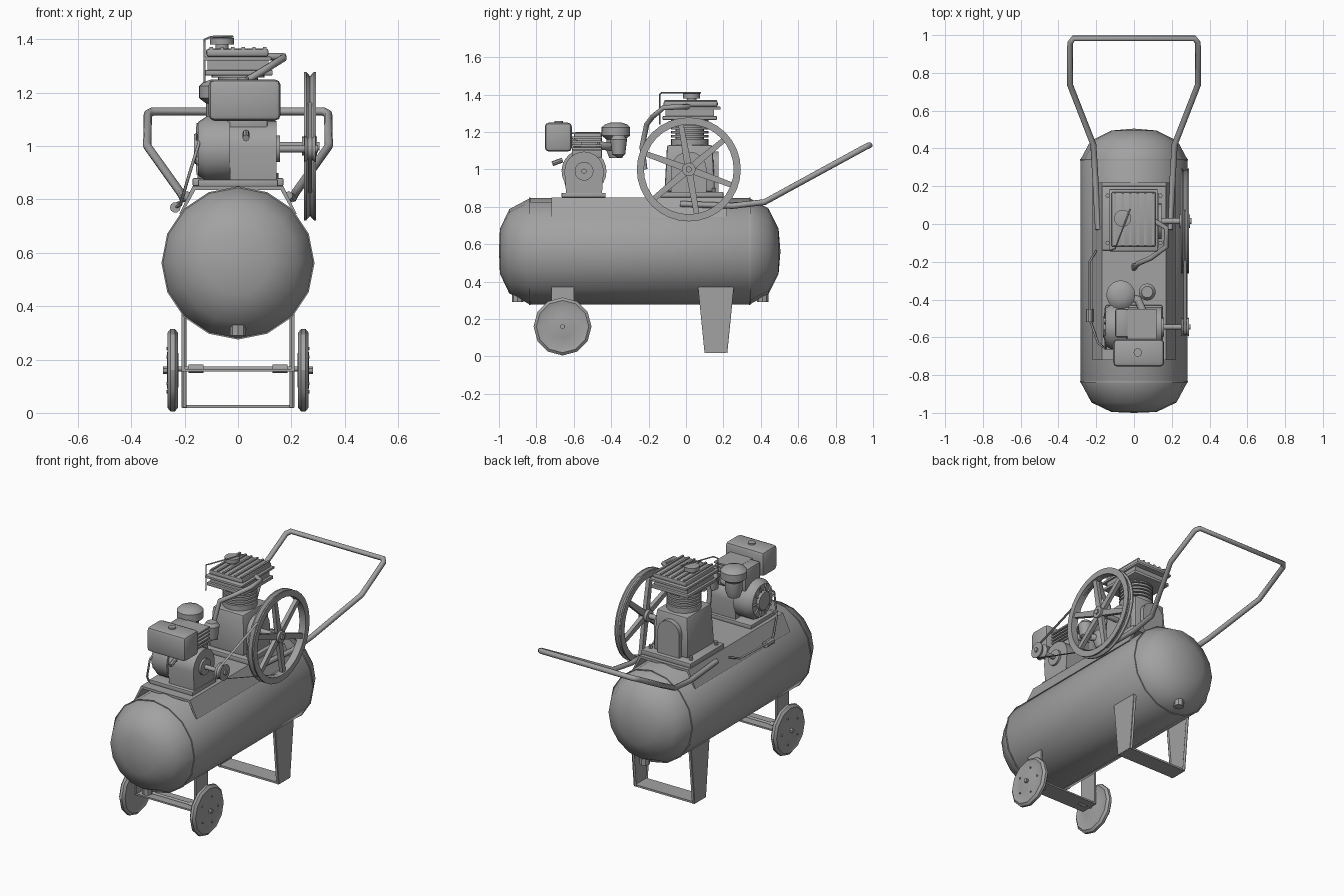
import bpy, bmesh, math
from mathutils import Vector

if "Cube" in bpy.data.objects:
    bpy.data.objects.remove(bpy.data.objects["Cube"], do_unlink=True)

GREY = bpy.data.materials.new("plain grey")
GREY.use_nodes = True
GREY.diffuse_color = (0.36, 0.36, 0.36, 1)
GREY.node_tree.nodes["Principled BSDF"].inputs["Base Color"].default_value = (0.36, 0.36, 0.36, 1)


def finish(name, bm, smooth=35):
    bmesh.ops.recalc_face_normals(bm, faces=bm.faces)
    mesh = bpy.data.meshes.new(name)
    bm.to_mesh(mesh)
    bm.free()
    ob = bpy.data.objects.new(name, mesh)
    bpy.context.collection.objects.link(ob)
    mesh.materials.append(GREY)
    if smooth:
        bpy.ops.object.select_all(action='DESELECT')
        ob.select_set(True)
        bpy.context.view_layer.objects.active = ob
        bpy.ops.object.shade_smooth_by_angle(angle=math.radians(smooth))
    return ob


def box(name, lo, hi, bevel=0, top=1):
    """Box between two corners; top scales its upper face."""
    lo, hi = Vector(lo), Vector(hi)
    mid, size = (lo + hi) / 2, hi - lo
    bm = bmesh.new()
    bmesh.ops.create_cube(bm, size=1)
    for v in bm.verts:
        s = top if v.co.z > 0 else 1
        v.co = Vector((v.co.x * size.x * s, v.co.y * size.y * s, v.co.z * size.z)) + mid
    if bevel:
        bmesh.ops.bevel(bm, geom=bm.edges[:], offset=bevel, segments=2, affect='EDGES', profile=0.5)
    return finish(name, bm)


def lathe(name, centre, axis, profile, sides=24, closed=False, smooth=35, turn=0):
    """Spin (distance along axis, radius) points around an axis."""
    rot = Vector((0, 0, 1)).rotation_difference(Vector(axis))
    bm = bmesh.new()
    rings = []
    for d, r in profile:
        if r == 0:
            rings.append([bm.verts.new(rot @ Vector((0, 0, d)) + Vector(centre))] * sides)
            continue
        angles = [2 * math.pi * (i + turn) / sides for i in range(sides)]
        rings.append([bm.verts.new(rot @ Vector((r * math.cos(a), r * math.sin(a), d)) + Vector(centre))
                      for a in angles])
    pairs = list(zip(rings, rings[1:])) + ([(rings[-1], rings[0])] if closed else [])
    for a, b in pairs:
        for i in range(sides):
            j = (i + 1) % sides
            bm.faces.new(list(dict.fromkeys((a[i], a[j], b[j], b[i]))))
    return finish(name, bm, smooth)


def rod(name, a, b, r, sides=16):
    a, b = Vector(a), Vector(b)
    n = (b - a).length
    return lathe(name, a, (b - a).normalized(), [(0, 0), (0, r), (n, r), (n, 0)], sides)


def fins(name, centre, start, end, count, inner, outer, sides=24, axis=(0, 0, 1)):
    """Stack of cooling fins on a cylinder."""
    step = (end - start) / count
    prof = [(start, 0)]
    for i in range(count):
        z = start + i * step
        prof += [(z, inner), (z + step * .4, inner), (z + step * .4, outer), (z + step, outer)]
    return lathe(name, centre, axis, prof + [(end, 0)], sides)


def tube(name, points, r, res=2):
    cu = bpy.data.curves.new(name, 'CURVE')
    cu.dimensions = '3D'
    cu.bevel_depth, cu.bevel_resolution, cu.use_fill_caps = r, res, True
    sp = cu.splines.new('POLY')
    sp.points.add(len(points) - 1)
    for p, co in zip(sp.points, points):
        p.co = (*co, 1)
    ob = bpy.data.objects.new(name, cu)
    bpy.context.collection.objects.link(ob)
    cu.materials.append(GREY)
    return ob


def extrude(name, outline, axis, lo, hi):
    """Extrude a 2D outline along x or y."""
    bm = bmesh.new()
    place = {'x': lambda p, d: (d, p[0], p[1]), 'y': lambda p, d: (p[0], d, p[1])}[axis]
    a, b = ([bm.verts.new(place(p, d)) for p in outline] for d in (lo, hi))
    bm.faces.new(a)
    bm.faces.new(b)
    for i in range(len(a)):
        j = (i + 1) % len(a)
        bm.faces.new((a[i], a[j], b[j], b[i]))
    return finish(name, bm)


def arc(cy, cz, r, a0, a1, n):
    return [(cy + r * math.cos(math.radians(a0 + (a1 - a0) * i / n)),
             cz + r * math.sin(math.radians(a0 + (a1 - a0) * i / n))) for i in range(n + 1)]


# Air tank with domed ends
lathe("air_tank", (0, 0, .562), (0, 1, 0),
      [(-1, 0), (-.995, .12), (-.945, .225), (-.835, .284), (.34, .284), (.44, .23), (.495, .12), (.505, 0)], 16, smooth=50)
for y in (-.835, .34):
    lathe("tank_seam", (0, y, .562), (0, 1, 0), [(-.004, .28), (-.004, .287), (.004, .287), (.004, .28)], 16, True)
for y in (-.9, .41):
    rod("tank_port", (0, y, .29), (0, y, .36), .03, 8)

# Saddle plate with sloping skirts
extrude("saddle", [(-.22, .745), (-.17, .85), (.17, .85), (.22, .745), (.21, .745), (.16, .835), (-.16, .835), (-.21, .745)],
        'y', -.72, .22)

# Rear leg strap and front axle strap
for side in (-1, 1):
    extrude("rear_leg", [(.07, .37), (.25, .37), (.215, .02), (.105, .02)], 'x', side * .2, side * .212)
    for y0, y1 in ((.07, .105), (.25, .215)):
        tube("rear_leg_flange", [(side * .2, y0, .37), (side * .2, y1, .02)], .007, 1)
    box("axle_strap_side", (side * .205 - .006, -.72, .155), (side * .205 + .006, -.6, .37))
    rod("axle_sleeve", (side * .13, -.66, .165), (side * .185, -.66, .165), .016)
    # Transport wheels
    lathe("wheel", (side * .245, -.66, .16), (side, 0, 0),
          [(-.022, 0), (-.022, .06), (-.012, .11), (-.02, .14), (-.008, .155), (.008, .155), (.02, .14),
           (.012, .11), (.022, .06), (.022, 0)], 12, smooth=30)
    rod("wheel_nut", (side * .26, -.66, .16), (side * .282, -.66, .16), .014, 6)
    for i in range(5):
        a = math.tau * i / 5
        y, z = -.66 + .085 * math.cos(a), .16 + .085 * math.sin(a)
        rod("wheel_bolt", (side * .255, y, z), (side * .268, y, z), .006, 6)
box("rear_foot", (-.21, .105, .018), (.21, .215, .03))
box("axle_strap", (-.205, -.72, .155), (.205, -.6, .165))
rod("axle", (-.275, -.66, .165), (.275, -.66, .165), .009)

# Push handle
half = [(.19, -.03, .815), (.205, .25, .805), (.215, .42, .825), (.34, .74, 1.0), (.338, .96, 1.12), (.32, .983, 1.13)]
tube("push_handle", half + [(-x, y, z) for x, y, z in reversed(half)], .016)

# Compressor pump
box("pump_base", (-.17, -.14, .85), (.17, .2, .88), .005)
box("pump_crankcase", (-.12, -.115, .88), (.12, .155, 1.13), .012, .9)
extrude("crankcase_flange", [(-.08, .88), (.11, .88)] + arc(.015, 1.0, .095, 0, 180, 10), 'x', .1, .145)
extrude("crankcase_cover", [(-.075, .88), (.075, .88)] + arc(0, 1.02, .075, 0, 180, 10), 'y', .13, .175)
for x in (-.1, .1):
    for y in (-.1, .15):
        rod("base_bolt", (x * 1.4, y, .87), (x * 1.4, y, .9), .012, 6)
lathe("cylinder_foot", (0, .02, 1.12), (0, 0, 1), [(0, 0), (0, .1), (.03, .1), (.03, 0)])
fins("pump_cylinder", (0, .02, 0), 1.14, 1.27, 6, .075, .1)
box("head_gasket", (-.13, -.125, 1.265), (.13, .165, 1.285), .004)
box("cylinder_head", (-.115, -.11, 1.28), (.115, .15, 1.32))
box("head_plate", (-.13, -.145, 1.32), (.125, .185, 1.335), .004)
box("head_cover", (-.12, -.12, 1.335), (.115, .17, 1.365), .01)
for i in range(6):
    x = -.1 + i * .04
    box("head_fin", (x - .006, -.115, 1.36), (x + .006, .165, 1.372))
lathe("intake_filter", (-.06, .03, 1.36), (0, 0, 1), [(0, 0), (0, .025), (.02, .025), (.02, .045), (.045, .045), (.05, 0)], 16)
tube("breather_wire", [(-.125, -.14, 1.24), (-.125, -.14, 1.4), (-.1, -.13, 1.41), (-.02, .08, 1.41)], .004, 1)
tube("discharge_pipe", [(.0, -.22, 1.0), (0, -.235, 1.12), (.02, -.21, 1.24), (.09, -.18, 1.28), (.17, -.12, 1.33),
                        (.17, -.02, 1.335), (.1, .02, 1.335)], .014)

# Flywheel with spokes
HUB = Vector((.27, .015, 1.0))
lathe("flywheel_rim", HUB, (1, 0, 0), [(-.022, .24), (-.022, .278), (-.014, .278), (0, .262), (.014, .278),
                                       (.022, .278), (.022, .24)], 32, True)
rod("flywheel_hub", HUB - Vector((.03, 0, 0)), HUB + Vector((.026, 0, 0)), .036)
rod("crankshaft", (.1, .015, 1.0), (.305, .015, 1.0), .016)
for i in range(6):
    a = math.radians(40 + 60 * i)
    d, s = Vector((math.cos(a), math.sin(a))), Vector((-math.sin(a), math.cos(a)))
    c = Vector((HUB.y, HUB.z))
    extrude("flywheel_spoke", [c + d * .02 + s * .019, c + d * .25 + s * .014, c + d * .25 - s * .014, c + d * .02 - s * .019],
            'x', .258, .282)

# Engine pulley and thin drive belt
PY, PZ = -.545, .99
lathe("engine_pulley", (.27, PY, PZ), (1, 0, 0), [(-.02, 0), (-.02, .05), (0, .036), (.02, .05), (.02, 0)], 20)
rod("engine_shaft", (.1, PY, PZ), (.3, PY, PZ), .014)
belt = arc(HUB.y, HUB.z, .268, -77, 77, 16) + arc(PY, PZ, .044, 103, 257, 8)
bm = bmesh.new()
edges = [[bm.verts.new((x, y, z)) for y, z in belt] for x in (.262, .278)]
for i in range(len(belt)):
    j = (i + 1) % len(belt)
    bm.faces.new((edges[0][i], edges[0][j], edges[1][j], edges[1][i]))
finish("drive_belt", bm)

# Petrol engine
box("engine_foot", (-.15, -.665, .85), (.15, -.43, .875), .004)
extrude("engine_block", [(-.64, .86), (-.45, .86)] + arc(PY, .99, .105, 0, 180, 12), 'x', -.03, .145)
rod("bearing_cover", (.14, PY, PZ), (.158, PY, PZ), .05)
lathe("fan_housing", (-.03, PY, .99), (-1, 0, 0), [(0, 0), (0, .12), (.09, .12), (.12, .1), (.12, .06), (.135, .055), (.135, 0)])
for i in range(10):
    a = math.tau * i / 10
    c, s = math.cos(a), math.sin(a)
    tube("starter_rib", [(-.152, PY + .06 * c, .99 + .06 * s), (-.15, PY + .1 * c, .99 + .1 * s)], .006, 1)
box("engine_cylinder", (-.04, -.61, 1.06), (.11, -.45, 1.12), .006)
for i in range(5):
    z = 1.1 + i * .022
    box("engine_fin", (-.035, -.61, z), (.12, -.45, z + .01))
box("engine_cowl", (-.1, -.6, 1.06), (-.03, -.45, 1.2), .012)
# Exhaust box
box("muffler", (-.11, -.755, 1.095), (.16, -.61, 1.25), .022)
rod("muffler_cap", (.02, -.68, 1.245), (.02, -.68, 1.258), .022)
rod("exhaust_pipe", (.06, -.63, 1.15), (.06, -.56, 1.13), .02)
rod("spark_plug", (.03, -.715, 1.03), (.03, -.66, 1.05), .013, 8)
# Air cleaner and carburettor
lathe("air_cleaner", (-.07, -.375, 0), (0, 0, 1), [(1.06, 0), (1.06, .035), (1.1, .05), (1.16, .05), (1.18, .076), (1.225, .076),
                                                   (1.24, .06), (1.25, .03), (1.25, 0)])
lathe("carburettor_bowl", (.07, -.36, 0), (0, 0, 1), [(1.06, 0), (1.08, .035), (1.16, .045), (1.18, .03), (1.18, 0)], 16)
tube("intake_pipe", [(-.07, -.375, 1.12), (.02, -.4, 1.12), (.05, -.47, 1.13)], .022)

# Hose and relief valve beside the tank
tube("control_hose", [(-.13, -.56, 1.08), (-.15, -.66, 1.0), (-.19, -.63, .87), (-.215, -.56, .78), (-.235, -.5, .77),
                      (-.235, -.2, .78), (-.2, -.14, .8)], .006, 1)
rod("relief_valve", (-.235, -.52, .77), (-.235, -.45, .77), .02, 10)
